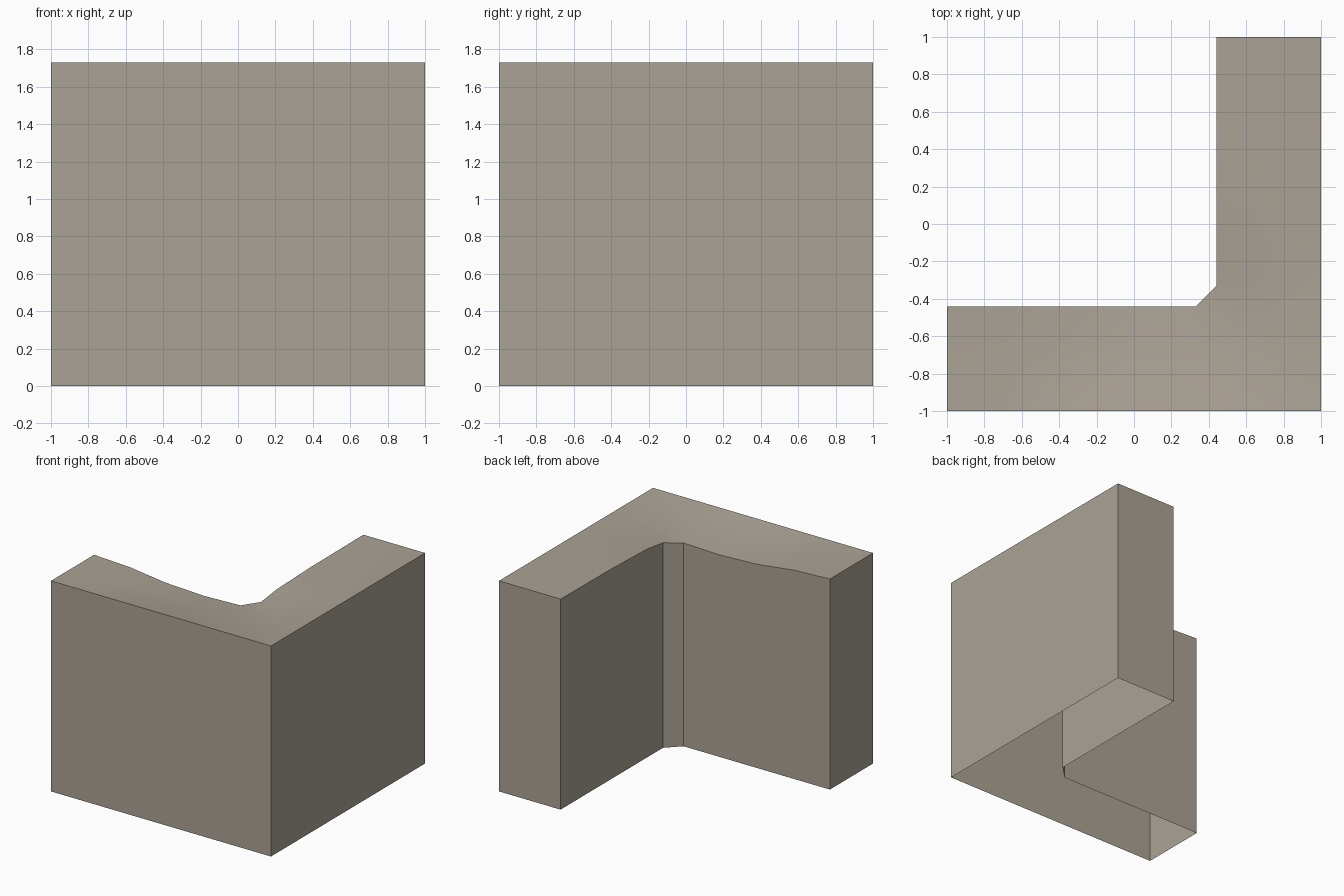
import bpy
import bmesh

if "Cube" in bpy.data.objects:
    bpy.data.objects.remove(bpy.data.objects["Cube"])

HEIGHT = 1.73
ROWS = 4          # points across the worn top, outer edge to inner edge

stone = bpy.data.materials.new("warm_grey_stone")
stone.diffuse_color = (0.41, 0.365, 0.305, 1.0)
stone.use_nodes = True
stone.node_tree.nodes["Principled BSDF"].inputs["Base Color"].default_value = stone.diffuse_color

# Stations along the L: outer point, inner point, depth of wear at inner edge
stations = [
    ((-1, -1), (-1, -0.44), 0.0),
    ((-0.67, -1), (-0.67, -0.44), 0.015),
    ((-0.35, -1), (-0.35, -0.44), 0.055),
    ((0, -1), (0, -0.44), 0.07),
    ((0.33, -1), (0.33, -0.44), 0.06),
    ((1, -1), (0.385, -0.385), 0.052),
    ((1, -0.33), (0.44, -0.33), 0.045),
    ((1, -0.12), (0.44, -0.12), 0.018),
    ((1, 0.33), (0.44, 0.33), 0.004),
    ((1, 1), (0.44, 1), 0.0),
]

bm = bmesh.new()


def top_row(outer, inner, dip):
    row = []
    for j in range(ROWS):
        t = j / (ROWS - 1)
        x = outer[0] + (inner[0] - outer[0]) * t
        y = outer[1] + (inner[1] - outer[1]) * t
        row.append(bm.verts.new((x, y, HEIGHT - dip * t * (1.6 - 0.6 * t))))
    return row


top = [top_row(*s) for s in stations]
foot = [[bm.verts.new((r[k].co.x, r[k].co.y, 0)) for k in (0, -1)] for r in top]

# Worn top and the long outer and inner walls; the underside stays open
for i in range(len(stations) - 1):
    a, b = top[i], top[i + 1]
    for j in range(ROWS - 1):
        bm.faces.new((a[j], b[j], b[j + 1], a[j + 1])).smooth = True
    bm.faces.new((foot[i][0], foot[i + 1][0], b[0], a[0]))
    bm.faces.new((foot[i + 1][1], foot[i][1], a[-1], b[-1]))

# Flat ends
bm.faces.new([foot[0][1], foot[0][0]] + top[0])
bm.faces.new([foot[-1][0], foot[-1][1]] + top[-1][::-1])

mesh = bpy.data.meshes.new("corner_wall")
bm.to_mesh(mesh)
bm.free()
mesh.materials.append(stone)
wall = bpy.data.objects.new("corner_wall", mesh)
bpy.context.collection.objects.link(wall)

bpy.context.view_layer.objects.active = wall
wall.select_set(True)
bpy.ops.object.shade_smooth_by_angle(angle=0.52)
